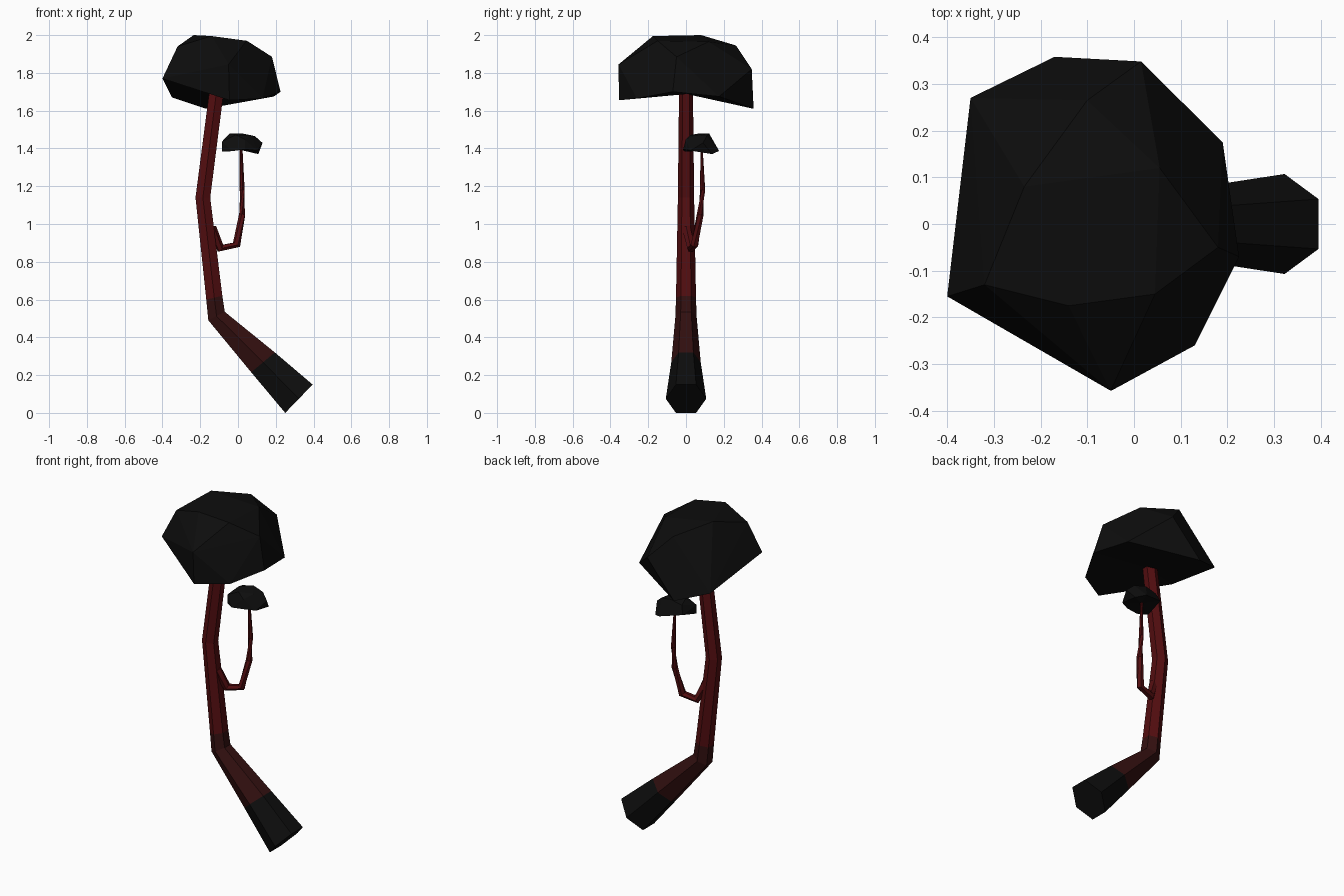
import bpy, bmesh, math
from mathutils import Vector, Matrix

if "Cube" in bpy.data.objects:
    bpy.data.objects.remove(bpy.data.objects["Cube"])


def material(name, rgb):
    m = bpy.data.materials.new(name)
    m.use_nodes = True
    m.diffuse_color = (*rgb, 1)
    m.node_tree.nodes["Principled BSDF"].inputs["Base Color"].default_value = (*rgb, 1)
    return m


BLACK = material("charcoal black", (0.004, 0.004, 0.004))
BROWN = material("dark bark", (0.033, 0.005, 0.005))
RED = material("red bark", (0.085, 0.004, 0.005))


def finish(bm, name, mats):
    bmesh.ops.recalc_face_normals(bm, faces=bm.faces)
    mesh = bpy.data.meshes.new(name)
    bm.to_mesh(mesh)
    bm.free()
    for m in mats:
        mesh.materials.append(m)
    ob = bpy.data.objects.new(name, mesh)
    bpy.context.collection.objects.link(ob)
    return ob


def tube(name, rings, mats, slots):
    """Skin a list of equal-sided rings; slots gives the material of each segment."""
    bm = bmesh.new()
    loops = [[bm.verts.new(p) for p in ring] for ring in rings]
    n = len(loops[0])
    for a, b, slot in zip(loops, loops[1:], slots):
        for i in range(n):
            j = (i + 1) % n
            bm.faces.new((a[i], a[j], b[j], b[i])).material_index = slot
    bm.faces.new(loops[0]).material_index = slots[0]
    bm.faces.new(loops[-1]).material_index = slots[-1]
    return finish(bm, name, mats)


def trunk_ring(x1, z1, x2, z2, half_depth):
    """Hexagon spanning two side points in the xz plane."""
    mid = Vector(((x1 + x2) / 2, 0, (z1 + z2) / 2))
    side = Vector(((x2 - x1) / 2, 0, (z2 - z1) / 2)) / math.sin(math.pi / 3)
    return [mid + side * math.sin(k * math.pi / 3)
            + Vector((0, half_depth * math.cos(k * math.pi / 3), 0)) for k in range(6)]


# Trunk: black root, dark bend, red stem
tube("trunk", [
    trunk_ring(0.25, 0.0, 0.395, 0.15, 0.107),
    trunk_ring(0.07, 0.215, 0.195, 0.32, 0.078),
    trunk_ring(-0.157, 0.49, -0.07, 0.535, 0.056),
    trunk_ring(-0.168, 0.60, -0.083, 0.62, 0.053),
    trunk_ring(-0.225, 1.14, -0.147, 1.14, 0.043),
    trunk_ring(-0.152, 1.70, -0.077, 1.69, 0.037),
], [BLACK, BROWN, RED], [0, 1, 1, 2, 2])

# Branch: thin tapering stem curling up from the trunk
path = [((-0.14, 0.0, 0.98), 0.026), ((-0.093, 0.03, 0.872), 0.024),
        ((-0.008, 0.045, 0.89), 0.022), ((0.022, 0.075, 1.05), 0.018),
        ((0.022, 0.088, 1.18), 0.014), ((0.016, 0.082, 1.42), 0.007)]
points = [Vector(p) for p, r in path]
rings = []
for i, (p, r) in enumerate(path):
    along = points[min(i + 1, len(points) - 1)] - points[max(i - 1, 0)]
    turn = along.to_track_quat('Z', 'Y')
    rings.append([points[i] + turn @ Vector((r * math.cos(k * math.pi / 3),
                                             r * math.sin(k * math.pi / 3), 0))
                  for k in range(6)])
tube("branch", rings, [RED], [0] * (len(rings) - 1))

# Faceted dome shared by both crowns: rim, shoulder and top points
dome = [
    (-0.17, 0.358, 1.61), (0.19, 0.175, 1.675), (0.225, -0.07, 1.70), (0.13, -0.26, 1.665),
    (-0.045, -0.355, 1.655), (-0.4, -0.155, 1.77), (-0.35, 0.27, 1.67),
    (-0.05, -0.357, 1.845), (0.015, 0.348, 1.82), (0.18, -0.05, 1.885), (-0.32, -0.13, 1.94),
    (-0.1, 0.265, 1.945), (-0.235, 0.08, 2.0), (-0.14, -0.175, 1.995),
    (0.045, -0.15, 1.97), (0.055, 0.12, 1.965),
]


def crown(name, low, high, spin=0.0):
    """Hull of the dome points, turned and fitted to a box, with a hollowed underside."""
    turn = Matrix.Rotation(spin, 3, 'Z')
    pts = [turn @ Vector(p) for p in dome]
    mins = [min(p[i] for p in pts) for i in range(3)]
    maxs = [max(p[i] for p in pts) for i in range(3)]
    bm = bmesh.new()
    for p in pts:
        bm.verts.new([low[i] + (p[i] - mins[i]) / (maxs[i] - mins[i]) * (high[i] - low[i])
                      for i in range(3)])
    bmesh.ops.convex_hull(bm, input=bm.verts[:])
    bmesh.ops.recalc_face_normals(bm, faces=bm.faces)
    bm.normal_update()
    under = [f for f in bm.faces if f.normal.z < -0.6]
    base = bmesh.ops.dissolve_faces(bm, faces=under)["region"]
    for v in bmesh.ops.poke(bm, faces=base)["verts"]:
        v.co.z = low[2] + 0.2 * (high[2] - low[2])
    return finish(bm, name, [BLACK])


crown("large_crown", (-0.4, -0.357, 1.61), (0.225, 0.358, 2.0))
crown("small_crown", (-0.085, -0.015, 1.37), (0.13, 0.175, 1.48), math.radians(-65))
